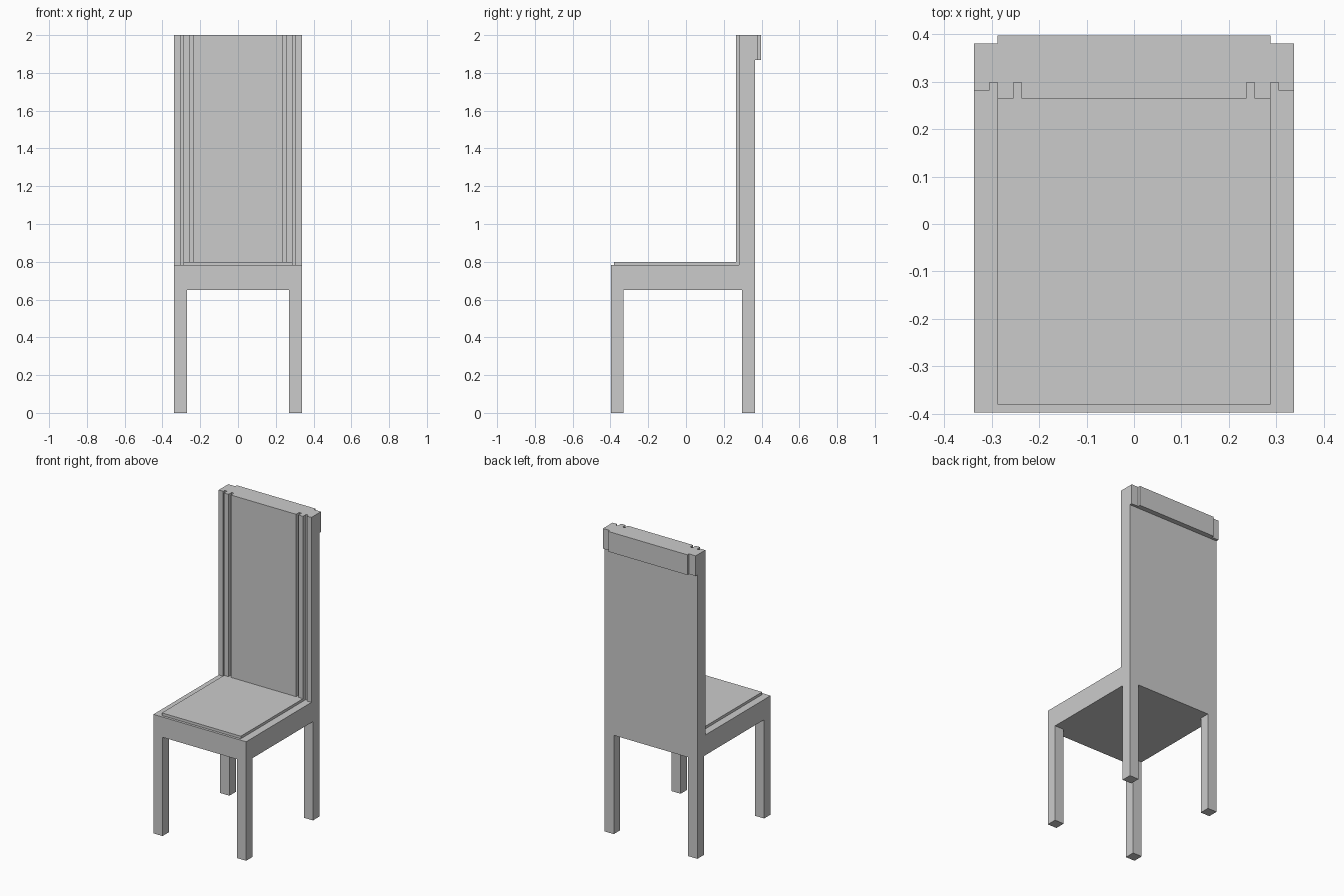
import bpy, bmesh

if "Cube" in bpy.data.objects:
    bpy.data.objects.remove(bpy.data.objects["Cube"])


def prism(name, outline, z0, z1):
    """Solid made by raising a plan outline from z0 to z1."""
    bm = bmesh.new()
    face = bm.faces.new([bm.verts.new((x, y, z0)) for x, y in outline])
    top = bmesh.ops.extrude_face_region(bm, geom=[face])["geom"]
    bmesh.ops.translate(bm, vec=(0, 0, z1 - z0),
                        verts=[v for v in top if isinstance(v, bmesh.types.BMVert)])
    bmesh.ops.recalc_face_normals(bm, faces=bm.faces)
    mesh = bpy.data.meshes.new(name)
    bm.to_mesh(mesh)
    bm.free()
    ob = bpy.data.objects.new(name, mesh)
    bpy.context.collection.objects.link(ob)
    return ob


def box(name, x0, x1, y0, y1, z0, z1):
    return prism(name, [(x0, y0), (x1, y0), (x1, y1), (x0, y1)], z0, z1)


def mirrored(half):
    """Complete a right-half outline with its mirror image in x."""
    return half + [(-x, y) for x, y in reversed(half)]


W = 0.3375                      # half width
FRONT, BACK = -0.3975, 0.364    # seat frame depth
LEG = 0.0667
SEAT_Z0, SEAT_Z1, TOP = 0.65, 0.783, 2.0

# Four square legs
for side, sx in (("left", -1), ("right", 1)):
    x0, x1 = sorted((sx * (W - LEG), sx * W))
    box(f"front_leg_{side}", x0, x1, FRONT, FRONT + LEG, 0, SEAT_Z0)
    box(f"back_leg_{side}", x0, x1, BACK - LEG, BACK, 0, SEAT_Z0)

# Seat frame and raised seat pad
box("seat_frame", -W, W, FRONT, BACK, SEAT_Z0, SEAT_Z1)
box("seat_pad", -0.2875, 0.2875, -0.381, 0.298, SEAT_Z1, 0.80)

# Tall backrest: stepped posts and grooves on the front face
backrest_half = [(W, BACK), (W, 0.2815), (0.3045, 0.2815), (0.3045, 0.298),
                 (0.2875, 0.298), (0.2875, 0.265), (0.2545, 0.265),
                 (0.2545, 0.298), (0.2375, 0.298), (0.2375, 0.265)]
prism("backrest", mirrored(backrest_half), SEAT_Z1, TOP)

# Stepped top rail behind the backrest
rail_half = [(W, BACK), (W, 0.381), (0.2875, 0.381), (0.2875, 0.3975)]
prism("top_rail", mirrored(rail_half), 1.867, TOP)
